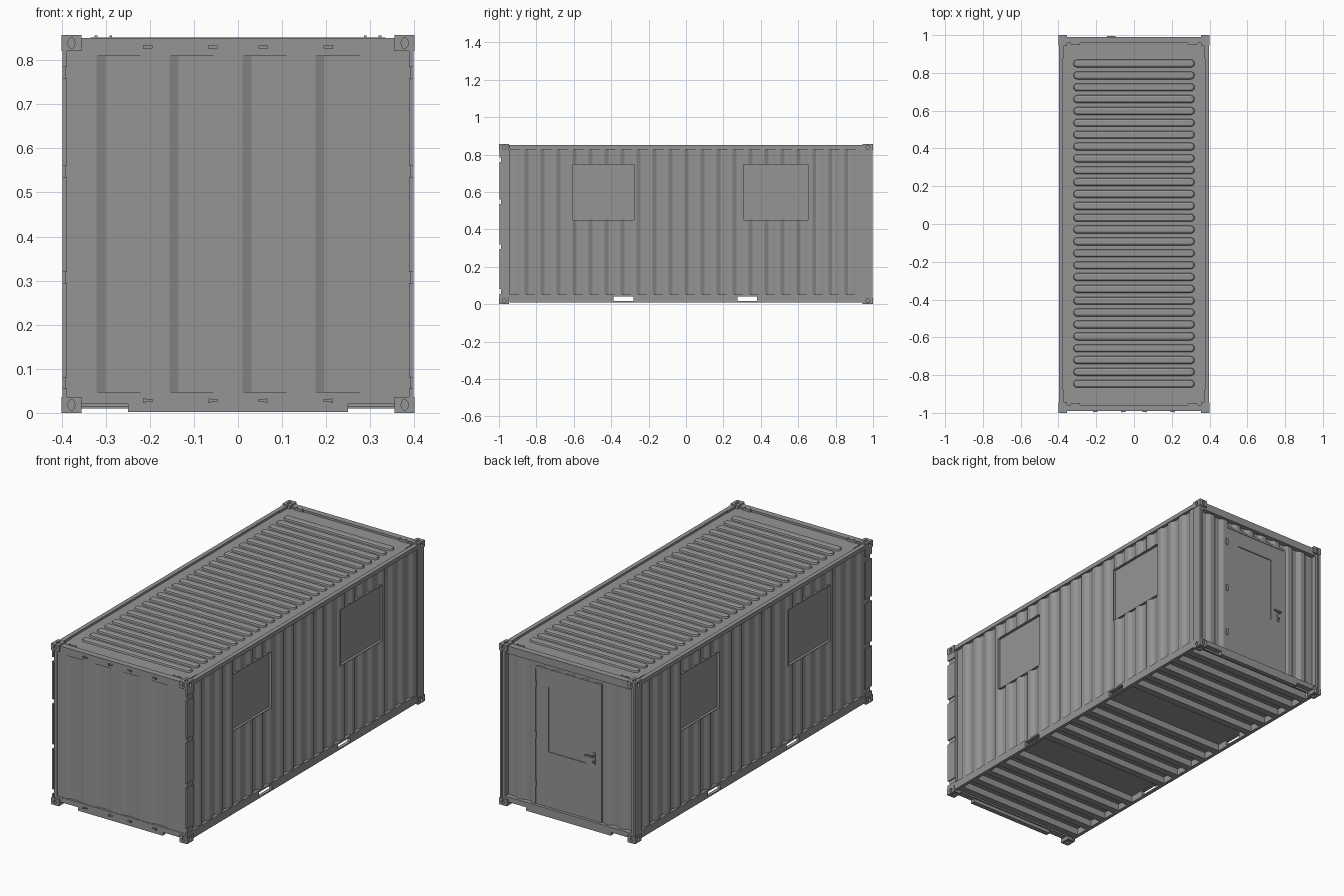
import bpy, bmesh, math
from mathutils import Matrix

if "Cube" in bpy.data.objects:
    bpy.data.objects.remove(bpy.data.objects["Cube"])

PAINT = bpy.data.materials.new("dark_grey_paint")
PAINT.diffuse_color = (0.3, 0.3, 0.3, 1)
PAINT.use_nodes = True
PAINT.node_tree.nodes["Principled BSDF"].inputs["Base Color"].default_value = PAINT.diffuse_color


def finish(name, bm):
    bmesh.ops.recalc_face_normals(bm, faces=bm.faces)
    me = bpy.data.meshes.new(name)
    bm.to_mesh(me)
    bm.free()
    me.materials.append(PAINT)
    ob = bpy.data.objects.new(name, me)
    bpy.context.collection.objects.link(ob)
    return ob


def boxes(name, items):
    """One object from boxes given as (x0, x1, y0, y1, z0, z1)."""
    bm = bmesh.new()
    for x0, x1, y0, y1, z0, z1 in items:
        m = Matrix.Translation(((x0 + x1) / 2, (y0 + y1) / 2, (z0 + z1) / 2)) @ \
            Matrix.Diagonal((abs(x1 - x0), abs(y1 - y0), abs(z1 - z0), 1))
        bmesh.ops.create_cube(bm, size=1, matrix=m)
    return finish(name, bm)


def cut(ob, cutter):
    cutter.hide_render = True
    cutter.display_type = 'WIRE'
    cutter.hide_set(True)
    mod = ob.modifiers.new("cut", 'BOOLEAN')
    mod.operation = 'DIFFERENCE'
    mod.solver = 'EXACT'
    mod.object = cutter


def corrugated(name, a0, a1, z0, z1, period, flat, slope, centre, place):
    """Trapezoid sheet; 'centre' is the middle of one inward flat."""
    pts = [(a0, 0)]
    k = math.floor((a0 - centre) / period)
    while centre + k * period < a1:
        c = centre + k * period
        for off, d in ((-flat / 2 - slope, 0), (-flat / 2, 1), (flat / 2, 1), (flat / 2 + slope, 0)):
            if a0 + 0.002 < c + off < a1 - 0.002:
                pts.append((c + off, d))
        k += 1
    pts[0] = (a0, pts[1][1])
    pts.append((a1, pts[-1][1]))
    bm = bmesh.new()
    cols = [[bm.verts.new((*place(a, d), z)) for z in (z0, z1)] for a, d in pts]
    for p, q in zip(cols, cols[1:]):
        bm.faces.new((p[0], q[0], q[1], p[1]))
    ob = finish(name, bm)
    mod = ob.modifiers.new("thickness", 'SOLIDIFY')
    mod.thickness = 0.003
    mod.offset = 0
    return ob


S = (-1, 1)
H = 0.857

# Corner castings with oval sockets on the outer faces
castings = boxes("corner_castings", [
    (sx * 0.355, sx * 0.4, sy * 0.945, sy * 1.0, z, z + 0.036)
    for sx in S for sy in S for z in (0, H - 0.036)])
bm = bmesh.new()
for sx in S:
    for sy in S:
        for z, ze in ((0.018, 0), (H - 0.018, H)):
            for loc, rot, sc in (
                    ((sx * 0.378, sy, z), Matrix.Rotation(math.pi / 2, 4, 'X'), (0.008, 0.012, 0.02)),
                    ((sx * 0.4, sy * 0.972, z), Matrix.Rotation(math.pi / 2, 4, 'Y'), (0.011, 0.009, 0.02)),
                    ((sx * 0.378, sy * 0.972, ze), Matrix.Identity(4), (0.009, 0.014, 0.014))):
                bmesh.ops.create_cone(bm, cap_ends=True, segments=16, radius1=1, radius2=1, depth=1,
                                      matrix=Matrix.Translation(loc) @ rot @ Matrix.Diagonal((*sc, 1)))
cut(castings, finish("casting_socket_cutter", bm))

# Corner posts; the front pair carries an outer strip broken by small notches
posts = [(sx * 0.372, sx * 0.392, sy * 0.942, sy * 0.99, 0.036, H - 0.036) for sx in S for sy in S]
for sx in S:
    posts.append((sx * 0.388, sx * 0.398, 0.942, 0.998, 0.036, H - 0.036))
    for z0, z1 in ((0.036, 0.055), (0.08, 0.295), (0.32, 0.535), (0.56, 0.76), (0.785, H - 0.036)):
        posts.append((sx * 0.388, sx * 0.398, -0.998, -0.942, z0, z1))
boxes("corner_posts", posts)

# Side rails, bottom ones broken by fork openings
POCKETS = ((-0.388, -0.28), (0.276, 0.38))
rails = []
for sx in S:
    rails.append((sx * 0.375, sx * 0.398, -0.945, 0.945, 0.828, 0.85))
    xs = (sx * 0.378, sx * 0.396)
    rails.append((*xs, -0.945, 0.945, 0.01, 0.017))
    rails.append((*xs, -0.945, 0.945, 0.042, 0.052))
    for y0, y1 in ((-0.945, POCKETS[0][0]), (POCKETS[0][1], POCKETS[1][0]), (POCKETS[1][1], 0.945)):
        rails.append((*xs, y0, y1, 0.017, 0.042))
boxes("side_rails", rails)

# End headers and sills, sills stepped up beside the castings
ends = []
for sy in S:
    ends.append((-0.374, 0.374, sy * 0.957, sy * 0.99, 0.81, 0.85))
    ends.append((-0.374, 0.374, sy * 0.957, sy * 0.99, 0.02, 0.047))
    ends.append((-0.25, 0.25, sy * 0.965, sy * 0.99, 0.002, 0.02))
ends.append((-0.374, 0.374, 0.957, 0.962, 0.01, 0.02))
boxes("end_headers_and_sills", ends)

# Lashing lugs on the front and small guards on the roof corners
lugs = []
for x in (-0.205, -0.057, 0.057, 0.205):
    s = 1 if x > 0 else -1
    for z in (0.83, 0.028):
        lugs.append((x - 0.011, x + 0.011, -0.996, -0.98, z - 0.003, z + 0.003))
        lugs.append((x + s * 0.005, x + s * 0.01, -0.999, -0.98, z - 0.005, z + 0.005))
boxes("lashing_lugs", lugs)
guards = []
for sx in S:
    for sy in S:
        guards += [(sx * 0.285, sx * 0.335, sy * 0.951, sy * 0.957, 0.832, 0.852),
                   (sx * 0.371, sx * 0.376, sy * 0.88, sy * 0.95, 0.832, 0.852)]
        guards += [(sx * (x - 0.003), sx * (x + 0.003), sy * 0.951, sy * 0.957, 0.85, 0.856) for x in (0.289, 0.322)]
boxes("roof_corner_guards", guards)

# Roof sheet and raised ribs
boxes("roof_sheet", [(-0.38, 0.38, -0.96, 0.96, 0.832, 0.839)])
bm = bmesh.new()
for i in range(28):
    y = -0.846 + i * 0.0628
    loops = []
    for r, z in ((0.021, 0.838), (0.018, 0.848), (0.011, 0.852)):
        loop = []
        for s in (1, -1):
            for k in range(9):
                t = -math.pi / 2 + math.pi * k / 8
                loop.append(bm.verts.new((s * (0.3 + r * math.cos(t)), y + s * r * math.sin(t), z)))
        loops.append(loop)
    for lo, hi in zip(loops, loops[1:]):
        for k in range(18):
            j = (k + 1) % 18
            bm.faces.new((lo[k], lo[j], hi[j], hi[k]))
    bm.faces.new(loops[-1])
finish("roof_ribs", bm)

# Side walls with two windows each; the far side is the same turned half round
WINDOWS = ((-0.61, -0.275), (0.303, 0.657))
WZ0, WZ1 = 0.447, 0.75
for s, side in ((1, "right"), (-1, "left")):
    wall = corrugated(side + "_wall", -0.945, 0.945, 0.05, 0.83, 0.0855, 0.022, 0.021, -0.832,
                      lambda a, d: (s * (0.391 - 0.0115 * d), s * a))
    cut(wall, boxes(side + "_window_cutter", [
        (s * 0.36, s * 0.41, s * a, s * b, WZ0, WZ1) for a, b in WINDOWS]))
    frame, pane = [], []
    for a, b in WINDOWS:
        xs, t = (s * 0.37, s * 0.392), 0.004
        frame += [(*xs, s * a, s * (a + t), WZ0, WZ1), (*xs, s * (b - t), s * b, WZ0, WZ1),
                  (*xs, s * (a + t), s * (b - t), WZ0, WZ0 + t), (*xs, s * (a + t), s * (b - t), WZ1 - t, WZ1)]
        pane.append((s * 0.37, s * 0.379, s * (a + t), s * (b - t), WZ0 + t, WZ1 - t))
    boxes(side + "_window_frames", frame)
    boxes(side + "_window_panes", pane)

# End walls, the back one opened for the door
corrugated("front_wall", -0.375, 0.375, 0.045, 0.812, 0.1655, 0.062, 0.02, -0.27,
           lambda a, d: (a, -0.986 + 0.0095 * d))
back = corrugated("back_wall", -0.375, 0.375, 0.045, 0.812, 0.0855, 0.022, 0.021, 0.0,
                  lambda a, d: (a, 0.974 - 0.0115 * d))
DX0, DX1, DZ0, DZ1 = -0.185, 0.215, 0.05, 0.782
cut(back, boxes("door_cutter", [(DX0, DX1, 0.94, 0.99, 0.03, DZ1)]))

# Door frame, leaf with a sunken panel, hinges and lever handle
f = 0.012
boxes("door_frame", [(DX0, DX0 + f, 0.955, 0.977, DZ0 - 0.005, DZ1), (DX1 - f, DX1, 0.955, 0.977, DZ0 - 0.005, DZ1),
                     (DX0 + f, DX1 - f, 0.955, 0.977, DZ1 - f, DZ1)])
lx0, lx1, lz1 = DX0 + f, DX1 - f, DZ1 - f
px0, px1, pz0, pz1 = -0.092, 0.127, 0.34, 0.688
boxes("door_leaf", [(lx0, px0, 0.955, 0.974, DZ0 - 0.004, lz1), (px1, lx1, 0.955, 0.974, DZ0 - 0.004, lz1),
                    (px0, px1, 0.955, 0.974, DZ0 - 0.004, pz0), (px0, px1, 0.955, 0.974, pz1, lz1),
                    (px0, px1, 0.955, 0.969, pz0, pz1)])
boxes("door_hinges", [(DX1 - 0.017, DX1 - 0.007, 0.974, 0.981, z, z + 0.035) for z in (0.14, 0.4, 0.67)])
boxes("door_handle", [(-0.148, -0.132, 0.972, 0.977, 0.345, 0.41), (-0.144, -0.136, 0.975, 0.995, 0.389, 0.397),
                      (-0.144, -0.098, 0.989, 0.996, 0.389, 0.397), (-0.144, -0.136, 0.975, 0.983, 0.355, 0.365)])

# Floor plate and channel cross members, left out around the fork pockets
boxes("floor", [(-0.38, 0.38, -0.96, 0.96, 0.046, 0.054)])
beams = []
for y in [g + i * 0.108 for g, n in ((-0.9, 5), (-0.216, 5), (0.47, 5)) for i in range(n)]:
    beams += [(-0.379, 0.379, y - 0.003, y + 0.003, 0.01, 0.048),
              (-0.379, 0.379, y - 0.035, y + 0.003, 0.01, 0.015)]
boxes("floor_cross_members", beams)
